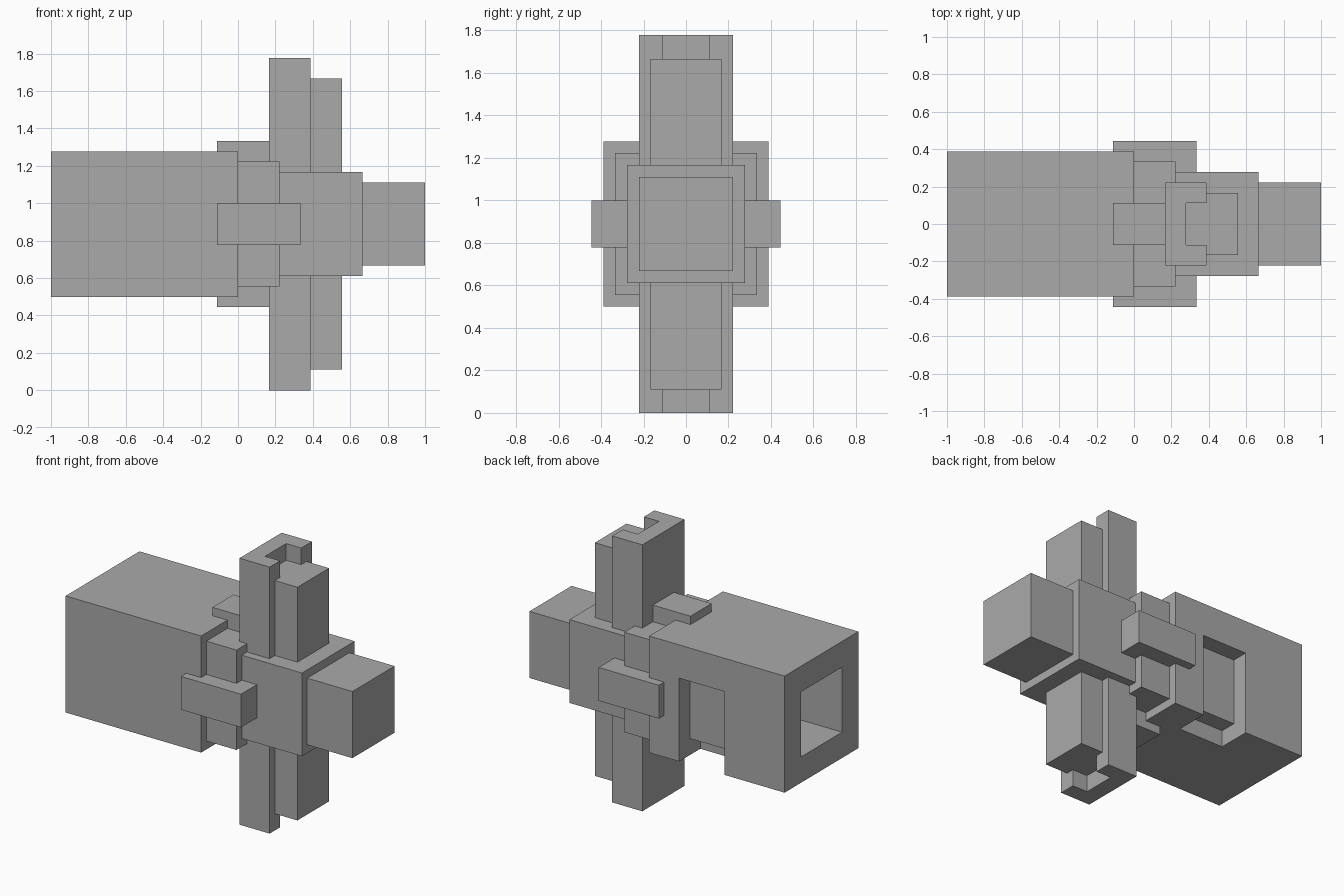
import bpy
import bmesh

U = 1 / 9      # modelling unit
MID = 8        # height of the central axis, in units

if "Cube" in bpy.data.objects:
    bpy.data.objects.remove(bpy.data.objects["Cube"], do_unlink=True)

grey = bpy.data.materials.new("mid grey")
grey.use_nodes = True
grey.diffuse_color = (0.4, 0.4, 0.4, 1)
grey.node_tree.nodes["Principled BSDF"].inputs["Base Color"].default_value = (0.4, 0.4, 0.4, 1)


def prism(name, outline, bottom, top):
    """Extrude a flat x-y outline from bottom to top (units)."""
    bm = bmesh.new()
    face = bm.faces.new([bm.verts.new((x * U, y * U, bottom * U)) for x, y in outline])
    grown = bmesh.ops.extrude_face_region(bm, geom=[face])
    verts = [v for v in grown["geom"] if isinstance(v, bmesh.types.BMVert)]
    bmesh.ops.translate(bm, verts=verts, vec=(0, 0, (top - bottom) * U))
    bmesh.ops.recalc_face_normals(bm, faces=bm.faces)
    mesh = bpy.data.meshes.new(name)
    bm.to_mesh(mesh)
    bm.free()
    mesh.materials.append(grey)
    obj = bpy.data.objects.new(name, mesh)
    bpy.context.collection.objects.link(obj)
    return obj


def box(name, x, y, z):
    outline = [(x[0], y[0]), (x[1], y[0]), (x[1], y[1]), (x[0], y[1])]
    return prism(name, outline, z[0], z[1])


def centred(name, x, half_y, half_z):
    return box(name, x, (-half_y, half_y), (MID - half_z, MID + half_z))


def cut(target, cutter):
    mod = target.modifiers.new("cut", "BOOLEAN")
    mod.operation = "DIFFERENCE"
    mod.solver = "EXACT"
    mod.object = cutter
    bpy.context.view_layer.objects.active = target
    bpy.ops.object.modifier_apply(modifier=mod.name)
    bpy.data.objects.remove(cutter, do_unlink=True)


# Main housing with an open bore and a side port that wraps underneath
housing = centred("housing", (-9, 0), 3.5, 3.5)
cut(housing, centred("bore_cutter", (-10, -1.5), 1.95, 1.95))
cut(housing, box("side_port_cutter", (-5, -2), (2.5, 5), (3, 9.5)))
cut(housing, box("under_port_cutter", (-5, -2), (1.5, 5), (3, 5.5)))

# Stepped blocks along the axis
centred("neck", (0, 2), 3, 3)
centred("core_block", (2, 6), 2.5, 2.5)
centred("end_block", (6, 9), 2, 2)

# Clamping bars across the joint
centred("side_clamp", (-1, 3), 4, 1)
centred("upper_lower_clamp", (-1, 2), 1, 4)

# Upright channel, open towards the end block
channel = [(1.5, -2), (3.5, -2), (3.5, -1), (2.5, -1),
           (2.5, 1), (3.5, 1), (3.5, 2), (1.5, 2)]
prism("upright_channel", channel, 0, 16)

# T-shaped insert seated in the channel
insert = [(2.5, -1), (3.5, -1), (3.5, -1.5), (5, -1.5),
          (5, 1.5), (3.5, 1.5), (3.5, 1), (2.5, 1)]
prism("upright_insert", insert, 1, 15)
